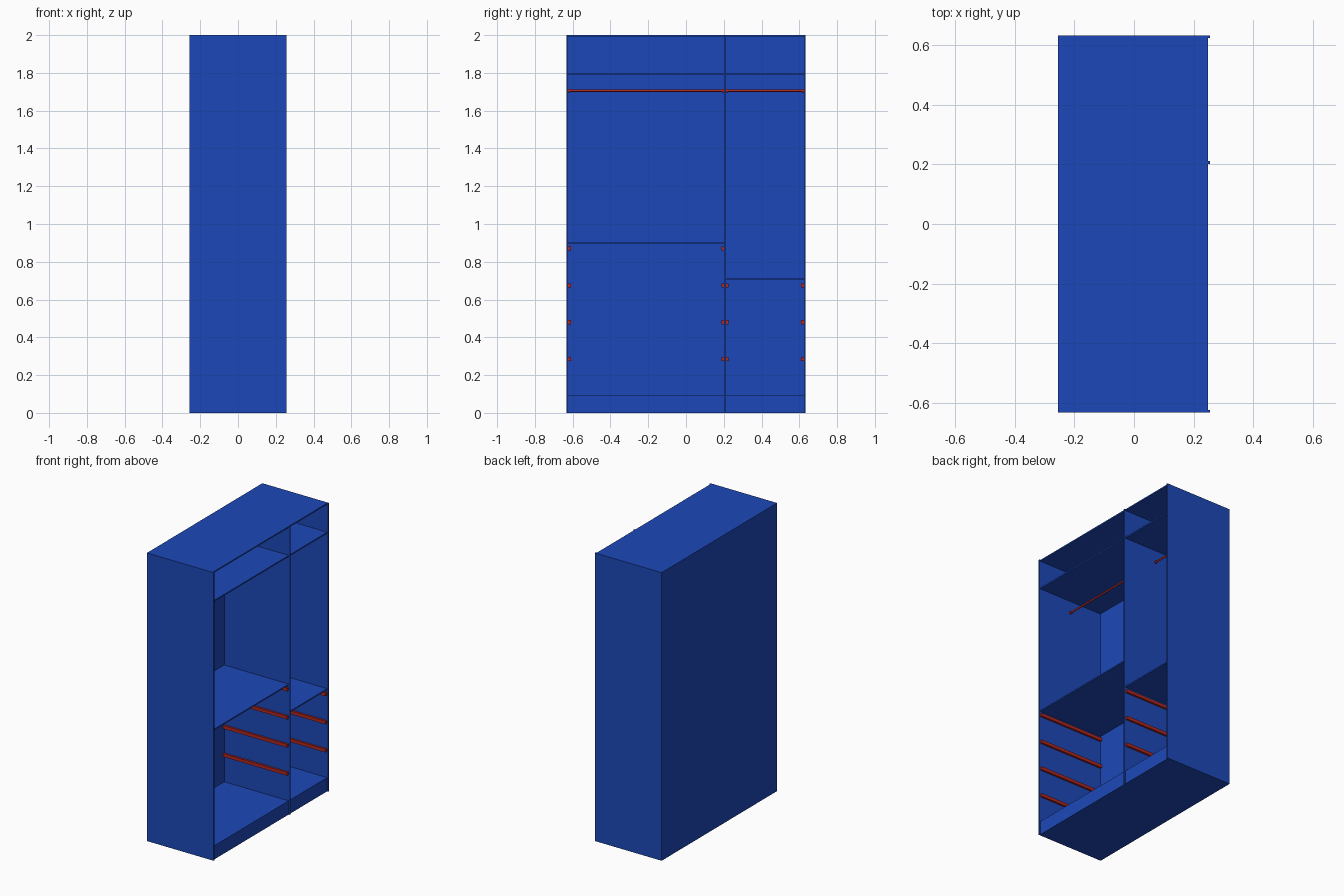
import bpy, math

if "Cube" in bpy.data.objects:
    bpy.data.objects.remove(bpy.data.objects["Cube"])

W, D, H = 0.633, 0.256, 2.0      # half width (y), half depth (x), height
T = 0.009                        # board thickness
FRONT = 0.248                    # front of boards set back from the side panels
BACK = -D + T
DIV = (0.202, 0.202 + T)         # divider board
BAYS = {"wide": (-W + T, DIV[0]), "narrow": (DIV[1], W - T)}


def material(name, color):
    m = bpy.data.materials.new(name)
    m.diffuse_color = color
    m.use_nodes = True
    m.node_tree.nodes["Principled BSDF"].inputs["Base Color"].default_value = m.diffuse_color
    return m


blue = material("blue_board", (0.012, 0.064, 0.48, 1))
red = material("red_fitting", (0.45, 0.02, 0.015, 1))


def box(name, x, y, z, mat=blue):
    bpy.ops.mesh.primitive_cube_add(
        size=1, location=[(a + b) / 2 for a, b in (x, y, z)])
    o = bpy.context.object
    o.name = name
    o.scale = [b - a for a, b in (x, y, z)]
    bpy.ops.object.transform_apply(location=False, rotation=False, scale=True)
    o.data.materials.append(mat)
    return o


def rod(name, r, y, z):
    bpy.ops.mesh.primitive_cylinder_add(
        vertices=24, radius=r, depth=y[1] - y[0],
        location=(0, (y[0] + y[1]) / 2, z), rotation=(math.pi / 2, 0, 0))
    o = bpy.context.object
    o.name = name
    o.data.materials.append(red)
    bpy.ops.object.shade_smooth_by_angle()


# Carcass
box("left_side_panel", (-D, D), (-W, -W + T), (0, H))
box("right_side_panel", (-D, D), (W - T, W), (0, H))
box("divider_panel", (BACK, D), DIV, (0, H))
box("back_panel", (-D, BACK), (-W + T, W - T), (0, H))

shelf_z = {"wide": 0.901, "narrow": 0.708}
rail_z = {"wide": (0.285, 0.48, 0.675, 0.87), "narrow": (0.285, 0.48, 0.675)}

for bay, (y0, y1) in BAYS.items():
    # Plinth, shelves and top
    box(f"{bay}_plinth", (BACK, FRONT), (y0, y1), (0, 0.095))
    box(f"{bay}_top_panel", (BACK, FRONT), (y0, y1), (H - T, H))
    for part, z in (("upper_shelf", 1.794), ("middle_shelf", shelf_z[bay])):
        box(f"{bay}_{part}", (BACK, FRONT), (y0, y1), (z - T / 2, z + T / 2))
    # Drawer runners on both walls of the bay
    for i, z in enumerate(rail_z[bay], 1):
        for side, y in (("left", (y0, y0 + 0.014)), ("right", (y1 - 0.014, y1))):
            box(f"{bay}_{side}_runner_{i}", (BACK, FRONT - 0.003), y,
                (z - 0.011, z + 0.011), red)
    # Hanging rod with end sockets
    rod(f"{bay}_hanging_rod", 0.006, (y0, y1), 1.706)
    rod(f"{bay}_left_rod_socket", 0.009, (y0, y0 + 0.012), 1.706)
    rod(f"{bay}_right_rod_socket", 0.009, (y1 - 0.012, y1), 1.706)
